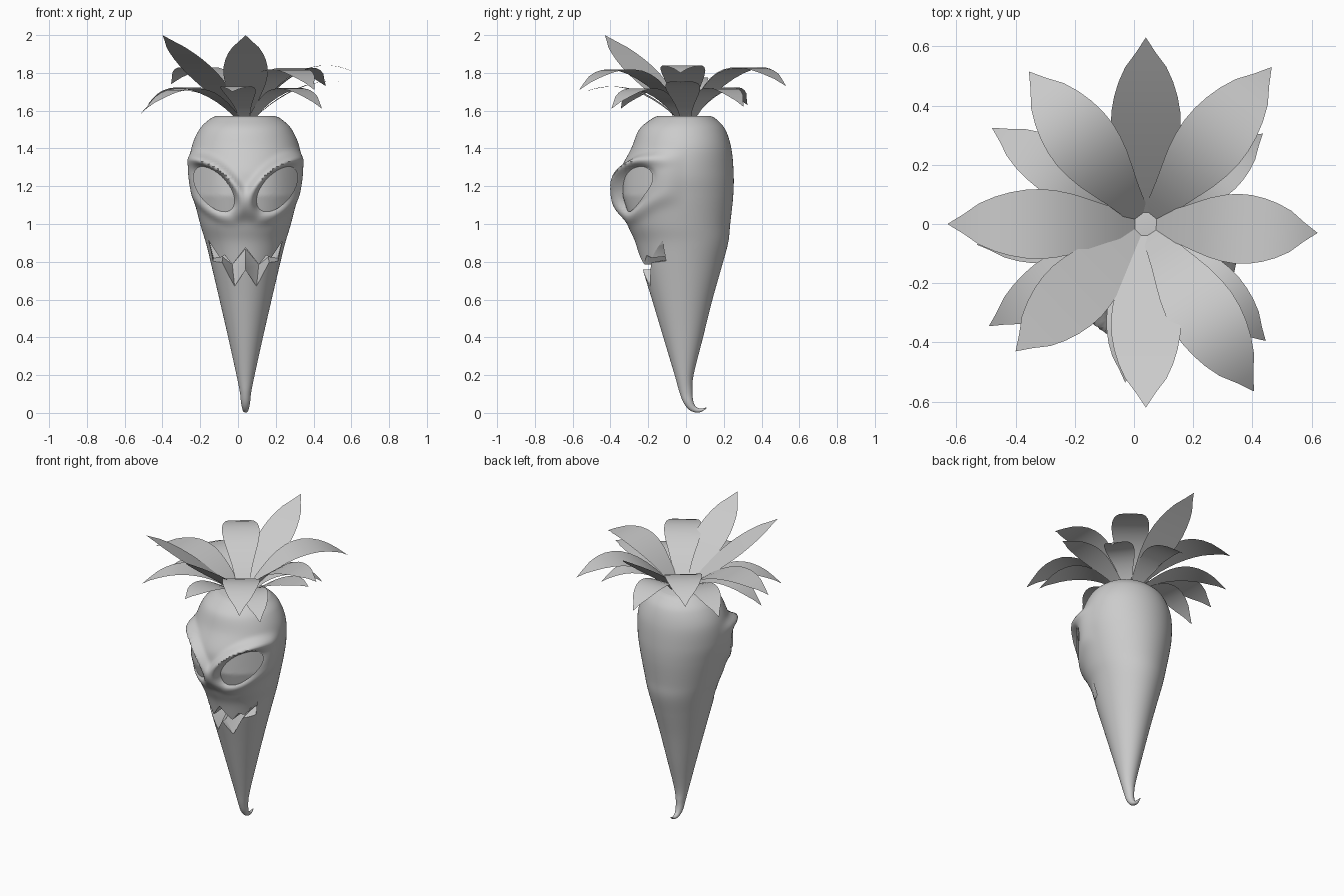
import bpy, bmesh, math
from mathutils import Vector

if "Cube" in bpy.data.objects:
    bpy.data.objects.remove(bpy.data.objects["Cube"])

CX = 0.04
TILT = math.radians(50)
EYE = (0.168, 1.185, 0.142, 0.08)   # centre x, z, long and short half size
grey = bpy.data.materials.new("plain grey")
grey.diffuse_color = (0.6, 0.6, 0.6, 1)
grey.use_nodes = True
grey.node_tree.nodes["Principled BSDF"].inputs["Base Color"].default_value = grey.diffuse_color


def finish(name, bm, angle=40):
    bmesh.ops.recalc_face_normals(bm, faces=bm.faces)
    me = bpy.data.meshes.new(name)
    bm.to_mesh(me)
    bm.free()
    ob = bpy.data.objects.new(name, me)
    bpy.context.collection.objects.link(ob)
    me.materials.append(grey)
    smooth(ob, angle)
    return ob


def smooth(ob, angle):
    bpy.ops.object.select_all(action='DESELECT')
    ob.select_set(True)
    bpy.context.view_layer.objects.active = ob
    bpy.ops.object.shade_smooth_by_angle(angle=math.radians(angle))


def bridge(bm, rings):
    for a, b in zip(rings, rings[1:]):
        for i in range(len(a)):
            j = (i + 1) % len(a)
            bm.faces.new((a[i], a[j], b[j], b[i]))
    bm.faces.new(rings[0])
    bm.faces.new(rings[-1])


def spline(keys, steps):
    """Smooth rows passing through all the key rows."""
    out = []
    for i in range(len(keys) - 1):
        p0, p1 = keys[max(i - 1, 0)], keys[i]
        p2, p3 = keys[i + 1], keys[min(i + 2, len(keys) - 1)]
        for s in range(steps):
            t = s / steps
            out.append([b + 0.5 * t * (c - a + t * (2*a - 5*b + 4*c - d + t * (3*(b - c) + d - a)))
                        for a, b, c, d in zip(p0, p1, p2, p3)])
    return out + [list(keys[-1])]


def step(t):
    t = max(0, min(1, t))
    return t * t * (3 - 2 * t)


def eye_y(x, z):
    """Front surface of an eyeball."""
    return -0.335 + 3.4 * (abs(x) - 0.06) ** 2 + 0.3 * max(0, 1.15 - z)


def sculpt(x, y, z):
    """Eye sockets with raised rims and heavy brows."""
    if y > 0:
        return x, y
    px, pz = math.sqrt(x * x + 0.0006) - EYE[0], z - EYE[1]
    c, s = math.cos(TILT), math.sin(TILT)
    u, v = px * c + pz * s, -px * s + pz * c
    d = math.hypot(u / EYE[2], v / EYE[3])
    brow = 0.014 + 0.036 * step((v + 0.03) / 0.1)
    out = brow * math.exp(-((d - 1.28) / 0.27) ** 2) * step(-y / 0.12)
    r = math.hypot(x, y) or 1
    x, y = x * (1 + out / r), y * (1 + out / r)
    k = step((1.12 - d) / 0.26) * step((-y - 0.02) / 0.05)
    return x, y + k * (eye_y(x, z) + 0.02 - y)


# Carrot body: centre y, z, half width, half depth, tilt of the section
keys = [(0.108, 0.026, 0.003, 0.003, 1.7), (0.075, 0.013, 0.011, 0.010, 1.4),
        (0.040, 0.022, 0.017, 0.017, 0.9), (0.015, 0.055, 0.024, 0.025, 0.4),
        (0.000, 0.11, 0.030, 0.034, 0.1), (-0.01, 0.20, 0.048, 0.050, 0),
        (-0.015, 0.40, 0.092, 0.105, 0), (-0.02, 0.60, 0.138, 0.160, 0),
        (-0.022, 0.77, 0.178, 0.210, 0), (-0.022, 0.90, 0.210, 0.245, 0),
        (-0.038, 1.00, 0.240, 0.272, 0), (-0.05, 1.15, 0.277, 0.300, 0),
        (-0.05, 1.27, 0.297, 0.302, 0), (-0.025, 1.40, 0.287, 0.265, 0),
        (-0.02, 1.50, 0.245, 0.228, 0), (-0.012, 1.555, 0.190, 0.172, 0),
        (-0.01, 1.572, 0.155, 0.140, 0)]
bm = bmesh.new()
rings = []
N = 144
for cy, z, hx, hy, tilt in spline(keys, 11):
    ring = []
    for i in range(N):
        a = math.tau * i / N
        x, dy = hx * math.cos(a), hy * math.sin(a)
        y, zz = cy + dy * math.cos(tilt), z + dy * math.sin(tilt)
        if 0.9 < z < 1.56:
            x, y = sculpt(x, y, zz)
        ring.append(bm.verts.new((CX + x, y, zz)))
    rings.append(ring)
bridge(bm, rings)
body = finish("carrot_body", bm, 75)

# Jagged mouth: a wedge cut that closes towards the back
upper = [(0.195, 0.905), (0.135, 0.82), (0.11, 0.835), (0.07, 0.785), (0, 0.875)]
lower = [(0.175, 0.785), (0.125, 0.795), (0.058, 0.67), (0, 0.76)]
upper_back = [(x, z + 0.015) for x, z in upper]
lower_back = [(0.17, 0.82), (0.12, 0.825), (0.07, 0.785), (0, 0.87)]


def mirrored(half):
    return [(-x, z) for x, z in half] + [(x, z) for x, z in half[-2::-1]]


bm = bmesh.new()
rings = []
for y, top, low in ((-0.5, upper, lower), (-0.19, upper, lower), (-0.04, upper_back, lower_back)):
    pts = mirrored(top) + mirrored(low)[::-1]
    rings.append([bm.verts.new((CX + x, y, z)) for x, z in pts])
bridge(bm, rings)
bmesh.ops.triangulate(bm, faces=bm.faces)
cutter = finish("mouth_cutter", bm)
cutter.hide_render = True

# Cut the mouth, trying the next solver if one leaves nothing of the body
whole = body.data.copy()
for solver in ('EXACT', 'MANIFOLD', 'FLOAT'):
    mod = body.modifiers.new("mouth", 'BOOLEAN')
    mod.operation = 'DIFFERENCE'
    mod.solver = solver
    mod.object = cutter
    bpy.context.view_layer.objects.active = body
    bpy.ops.object.modifier_apply(modifier=mod.name)
    if len(body.data.polygons) > 12000:
        break
    body.modifiers.clear()
    body.data = whole.copy()
bpy.data.objects.remove(cutter)
smooth(body, 60)

# Eyes: slanted oval shells set into the sockets
for name, sign in (("right_eye", 1), ("left_eye", -1)):
    bm = bmesh.new()
    rows = []
    for k in range(1, 9):
        row = []
        for i in range(48):
            a = math.tau * i / 48
            u, v = EYE[2] * k / 8 * math.cos(a), EYE[3] * k / 8 * math.sin(a)
            x = EYE[0] + u * math.cos(TILT) - v * math.sin(TILT)
            z = EYE[1] + u * math.sin(TILT) + v * math.cos(TILT)
            row.append(bm.verts.new((CX + sign * x, eye_y(x, z), z)))
        rows.append(row)
    bm.faces.new(rows[0])
    for a, b in zip(rows, rows[1:]):
        for i in range(48):
            bm.faces.new((a[i - 1], a[i], b[i], b[i - 1]))
    finish(name, bm)


# Leaves: thin arched blades running from the crown to a tip
def leaf(name, tip, rise, half, start):
    tip = Vector(tip)
    flat = Vector((tip.x - CX, tip.y, 0))
    reach = flat.length
    out = flat.normalized()
    side = Vector((-out.y, out.x, 0))
    shape = spline([(0.32,), (0.55,), (0.85,), (1.0,), (0.91,), (0.59,), (0.0,)], 2)
    bm = bmesh.new()
    prev = None
    for i, (w,) in enumerate(shape):
        t = i / (len(shape) - 1)
        r = start + (reach - start) * t
        z = 1.565 + 2 * t * (1 - t) * rise + t * t * (tip.z - 1.565)
        p = Vector((CX, 0, z)) + out * r
        if i == len(shape) - 1:
            bm.faces.new((prev[0], prev[1], bm.verts.new(p)))
            break
        row = [bm.verts.new(p - side * half * w), bm.verts.new(p + side * half * w)]
        if prev:
            bm.faces.new((prev[0], prev[1], row[1], row[0]))
        prev = row
    finish(name, bm, 60)


leaves = {"upper": (0.118, 0.03, [
    (0.04, 0.63, 2.0, 0.25), (0.04, -0.62, 2.0, 0.25), (-0.40, -0.43, 2.0, 0.25), (0.62, -0.03, 1.80, 0.38),
    (-0.63, 0, 1.70, 0.34), (0.465, 0.53, 1.73, 0.42), (-0.355, 0.515, 1.74, 0.42), (0.405, -0.565, 1.71, 0.42)]),
    "lower": (0.092, 0.05, [
        (-0.48, 0.325, 1.63, 0.28), (0.435, 0.305, 1.62, 0.28), (-0.49, -0.345, 1.61, 0.28), (0.445, -0.395, 1.61, 0.28),
        (-0.53, -0.07, 1.57, 0.28), (-0.03, -0.535, 1.70, 0.23), (0.04, 0.52, 1.61, 0.28), (0.56, -0.03, 1.75, 0.22)])}
for layer, (half, start, tips) in leaves.items():
    for i, (*tip, rise) in enumerate(tips):
        leaf(f"{layer}_leaf_{i + 1}", tip, rise, half, start)
